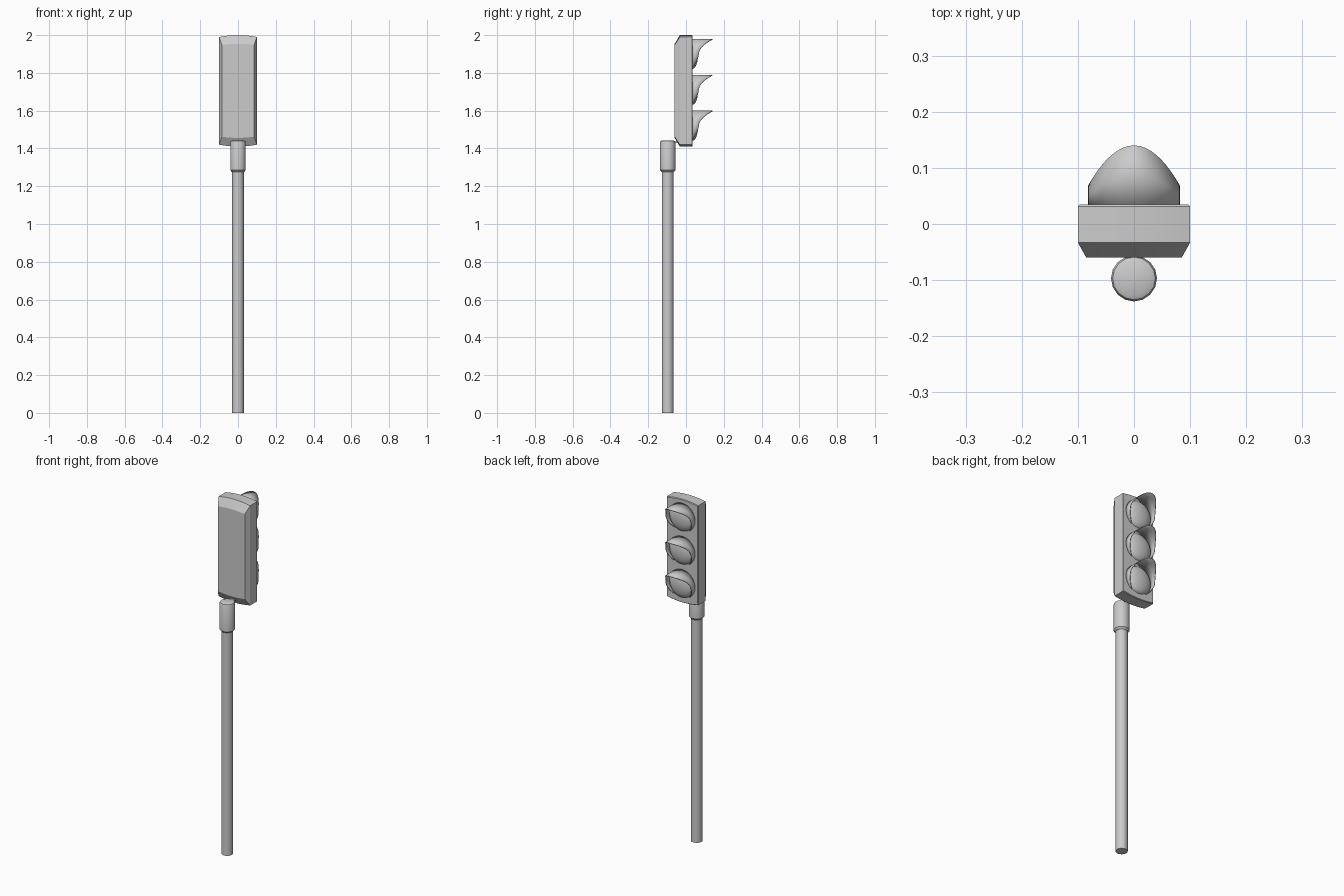
import bpy, bmesh, math

if "Cube" in bpy.data.objects:
    bpy.data.objects.remove(bpy.data.objects["Cube"])

POLE_Y = -0.097
MID_Z = 1.705
LAMP_ZS = (1.518, 1.708, 1.898)


def finish(name, bm, angle=30):
    bmesh.ops.recalc_face_normals(bm, faces=bm.faces)
    me = bpy.data.meshes.new(name)
    bm.to_mesh(me)
    bm.free()
    ob = bpy.data.objects.new(name, me)
    bpy.context.collection.objects.link(ob)
    bpy.ops.object.select_all(action='DESELECT')
    ob.select_set(True)
    bpy.context.view_layer.objects.active = ob
    bpy.ops.object.shade_smooth_by_angle(angle=math.radians(angle))
    return ob


def loft(bm, rings, closed=True):
    """Join rings of points with quads; returns the vertex rings."""
    vs = [[bm.verts.new(p) for p in r] for r in rings]
    n = len(vs[0])
    for a, b in zip(vs, vs[1:]):
        for i in range(n if closed else n - 1):
            j = (i + 1) % n
            bm.faces.new((a[i], a[j], b[j], b[i]))
    return vs


def capped(name, rings, angle=30):
    bm = bmesh.new()
    vs = loft(bm, rings)
    bm.faces.new(vs[0])
    bm.faces.new(vs[-1])
    return finish(name, bm, angle)


def turned(name, profile, sides, y):
    """Upright turned part from (radius, z) pairs."""
    angs = [2 * math.pi * i / sides for i in range(sides)]
    return capped(name, [[(r * math.cos(a), y + r * math.sin(a), z) for a in angs]
                         for r, z in profile])


def housing_ring(y, hw, hh, bulge, n=8):
    """Rectangle with arched top and bottom edges."""
    xs = [-1 + 2 * i / n for i in range(n + 1)]
    arch = [(hw * t, hh + bulge * (1 - t * t)) for t in xs]
    return ([(x, y, MID_Z + h) for x, h in arch] +
            [(x, y, MID_Z - h) for x, h in reversed(arch)])


# Pole and its thicker collar
turned("pole", [(0.031, 0), (0.031, 1.285)], 16, POLE_Y)
turned("pole_collar", [(0.032, 1.275), (0.041, 1.285), (0.041, 1.432),
                       (0.038, 1.439), (0.030, 1.443)], 16, POLE_Y)

# Signal housing with chamfered back and softened lamp-side edge
capped("signal_housing", [
    housing_ring(-0.060, 0.085, 0.243, 0.006),
    housing_ring(-0.033, 0.100, 0.285, 0.010),
    housing_ring(0.031, 0.100, 0.285, 0.010),
    housing_ring(0.035, 0.097, 0.282, 0.010)], 25)

# Short bracket tying collar to housing
bm = bmesh.new()
bmesh.ops.create_cube(bm, size=1)
bmesh.ops.scale(bm, vec=(0.03, 0.03, 0.008), verts=bm.verts)
bmesh.ops.translate(bm, vec=(0, -0.056, 1.433), verts=bm.verts)
finish("mount_bracket", bm)


def lens(z):
    bm = bmesh.new()
    r, depth, n = 0.077, 0.030, 24
    rings = []
    for k in range(6):
        t = math.pi / 2 * k / 6
        rr, y = r * math.cos(t), 0.034 + depth * math.sin(t)
        rings.append([(rr * math.cos(2 * math.pi * i / n), y,
                       z + rr * math.sin(2 * math.pi * i / n)) for i in range(n)])
    last = loft(bm, rings)[-1]
    tip = bm.verts.new((0, 0.034 + depth, z))
    for i in range(n):
        bm.faces.new((last[i], last[(i + 1) % n], tip))
    bm.faces.new([v for v in bm.verts][:n])
    finish("lens", bm, 60)


def visor(z):
    """Hood around the lens, longest at the top, tapering down the sides."""
    r, y0, end, n = 0.082, 0.033, math.radians(145), 40
    root, lip = [], []
    for i in range(n + 1):
        a = -end + 2 * end * i / n
        if abs(a) < math.pi / 2:
            y = 0.140 - 0.072 * math.sin(a) ** 2
        else:
            t = (abs(a) - math.pi / 2) / (end - math.pi / 2)
            y = 0.068 - 0.031 * t ** 1.3
        x, zz = r * math.sin(a), z + r * math.cos(a)
        root.append((x, y0, zz))
        lip.append((x, y, zz))
    mid = [tuple((p + q) / 2 for p, q in zip(a, b)) for a, b in zip(root, lip)]
    bm = bmesh.new()
    loft(bm, [root, mid, lip], closed=False)
    ob = finish("visor", bm, 40)
    # make the skin thicken towards the lens
    c = sum((p.normal.z * (p.center.z - z) + p.normal.x * p.center.x)
            for p in ob.data.polygons)
    m = ob.modifiers.new("thickness", 'SOLIDIFY')
    m.thickness = 0.004
    m.offset = -1 if c > 0 else 1


# Three lamps
for z in LAMP_ZS:
    lens(z)
    visor(z)
